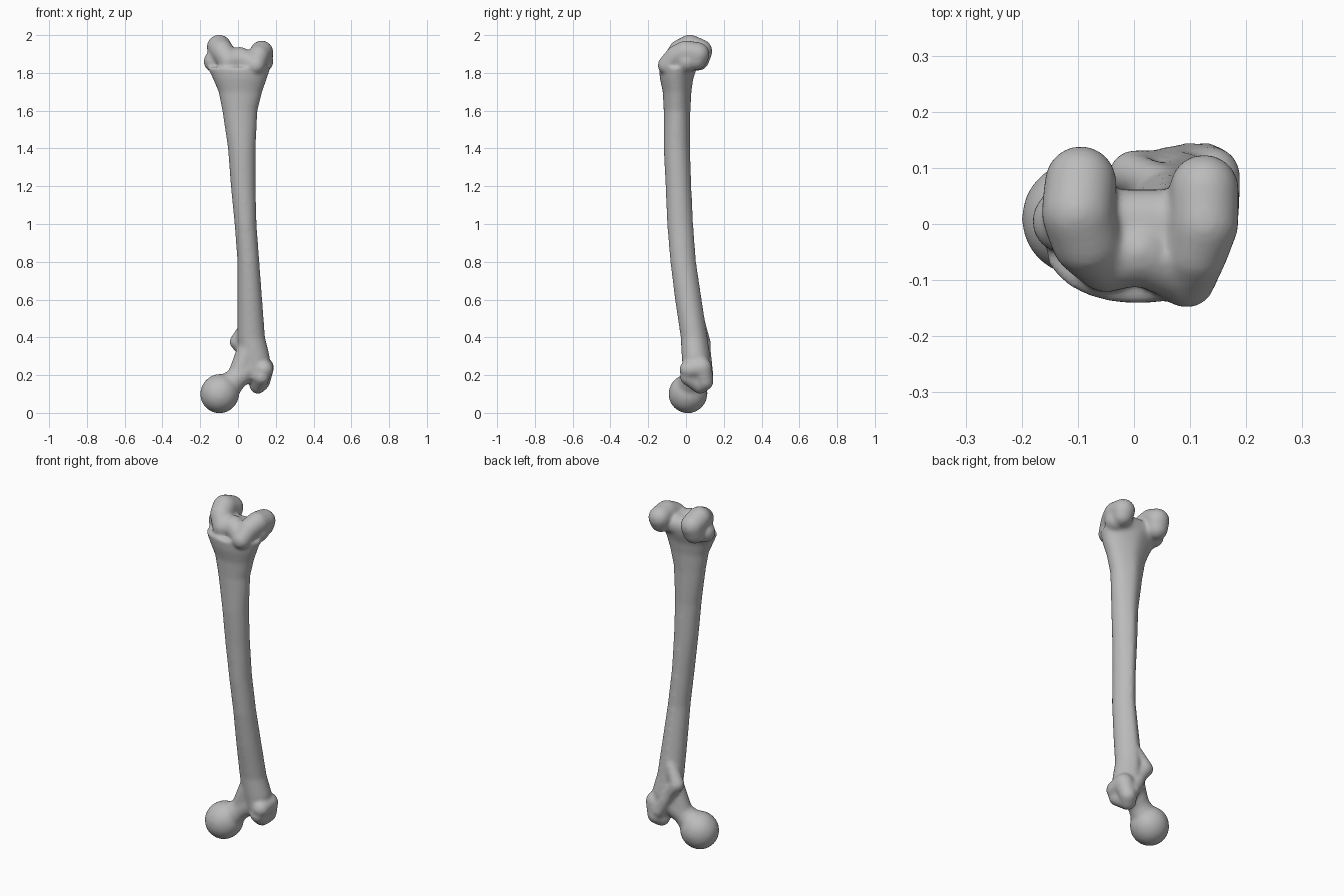
import bpy, bmesh, math
from mathutils import Vector

default_cube = bpy.data.objects.get("Cube")
if default_cube:
    bpy.data.objects.remove(default_cube, do_unlink=True)

# One plain material for the whole bone
GREY = (0.5, 0.5, 0.5, 1)
material = bpy.data.materials.new("bone grey")
material.use_nodes = True
material.diffuse_color = GREY
shader = next(n for n in material.node_tree.nodes if n.type == 'BSDF_PRINCIPLED')
shader.inputs["Base Color"].default_value = GREY

VOXEL_SIZE = 0.008
SWELL = 0.003          # makes up for the shrinkage of the smoothing pass
SECTION_SIDES = 48


def unit_sphere_points():
    """Directions of a subdivided icosphere, reused for every rounded lobe."""
    sphere = bmesh.new()
    bmesh.ops.create_icosphere(sphere, subdivisions=3, radius=1)
    points = [v.co.copy() for v in sphere.verts]
    sphere.free()
    return points


DIRECTIONS = unit_sphere_points()


def add_strand(bm, stations):
    """Chain of balls (x, y, z, radius), each neighbouring pair wrapped in a hull."""
    for start, end in zip(stations, stations[1:]):
        cloud = []
        for x, y, z, radius in (start, end):
            centre = Vector((x, y, z))
            cloud += [bm.verts.new(centre + d * (radius + SWELL)) for d in DIRECTIONS]
        bmesh.ops.convex_hull(bm, input=cloud)
        inside = [v for v in cloud if v.is_valid and not v.link_faces]
        bmesh.ops.delete(bm, geom=inside, context='VERTS')


def add_shaft(bm, sections):
    """Loft of oval sections (z, left, right, front, back) with a rear ridge."""
    rings = []
    for z, x_min, x_max, y_min, y_max in sections:
        centre_x, centre_y = (x_min + x_max) / 2, (y_min + y_max) / 2
        half_x = (x_max - x_min) / 2 + SWELL
        half_y = (y_max - y_min) / 2 + SWELL
        ring = []
        for i in range(SECTION_SIDES):
            angle = math.tau * i / SECTION_SIDES
            c, s = math.cos(angle), math.sin(angle)
            ridge = 0.006 * max(s, 0) ** 20
            ring.append(bm.verts.new((centre_x + half_x * c,
                                      centre_y + half_y * s + ridge, z)))
        rings.append(ring)
    for lower, upper in zip(rings, rings[1:]):
        for i in range(SECTION_SIDES):
            j = (i + 1) % SECTION_SIDES
            bm.faces.new((lower[i], lower[j], upper[j], upper[i]))
    bm.faces.new(rings[0][::-1])
    bm.faces.new(rings[-1])


# Bowed shaft, flaring at both ends
shaft = [
    (.18, .05, .16, -.01, .11),
    (.3, .01, .165, -.02, .12),
    (.4, 0, .14, -.025, .105),
    (.6, 0, .125, -.055, .075),
    (.8, 0, .11, -.08, .045),
    (1, -.015, .095, -.097, .03),
    (1.2, -.035, .09, -.105, .02),
    (1.4, -.05, .09, -.115, .013),
    (1.6, -.08, .1, -.115, .015),
    (1.7, -.1, .125, -.12, .02),
    (1.77, -.13, .15, -.135, .03),
    (1.83, -.16, .17, -.14, .05),
]

# Knee end
medial_condyle = [
    (-.1, .065, 1.87, .056), (-.095, .075, 1.915, .062), (-.1, .02, 1.937, .063),
    (-.085, -.03, 1.915, .06), (-.05, -.065, 1.865, .055),
]
lateral_condyle = [
    (.125, .055, 1.87, .053), (.125, .062, 1.9, .06), (.125, 0, 1.91, .059),
    (.11, -.05, 1.89, .055), (.094, -.1, 1.84, .048),
]
groove_bridge = [
    (-.05, -.065, 1.86, .055), (.01, -.05, 1.88, .055), (.09, -.09, 1.845, .05),
]
epicondyles = [(-.125, .005, 1.86, .055), (.13, .005, 1.86, .055)]

# Hip end
ball_head = [(-.098, .01, .1, .1), (-.095, .012, .104, .1)]
neck = [(-.07, .015, .125, .072), (-.01, .03, .18, .056), (.06, .05, .24, .062)]
neck_root = [(0, .035, .2, .052), (.06, .045, .34, .06)]
greater_trochanter = [
    (.138, .015, .23, .047), (.138, .085, .24, .05),
    (.125, .1, .165, .043), (.105, .075, .145, .042), (.125, .01, .19, .04),
]
trochanter_crest = [(.1, .108, .2, .035), (.035, .1, .32, .03), (0, .092, .37, .038)]
lesser_trochanter = [(-.006, .09, .375, .037), (.05, .07, .47, .032)]

mesh = bpy.data.meshes.new("thigh_bone")
bm = bmesh.new()
add_shaft(bm, shaft)
for part in (medial_condyle, lateral_condyle, groove_bridge, epicondyles,
             ball_head, neck, neck_root, greater_trochanter,
             trochanter_crest, lesser_trochanter):
    add_strand(bm, part)
bmesh.ops.recalc_face_normals(bm, faces=bm.faces[:])
bm.to_mesh(mesh)
bm.free()
mesh.materials.append(material)

bone = bpy.data.objects.new("thigh_bone", mesh)
bpy.context.collection.objects.link(bone)

# Fuse all parts into one skin and soften the joins
fuse = bone.modifiers.new("fuse", 'REMESH')
fuse.mode = 'VOXEL'
fuse.voxel_size = VOXEL_SIZE
fuse.use_smooth_shade = True
soften = bone.modifiers.new("soften", 'SMOOTH')
soften.factor = 0.5
soften.iterations = 16

bpy.ops.object.select_all(action='DESELECT')
bone.select_set(True)
bpy.context.view_layer.objects.active = bone
bpy.ops.object.convert(target='MESH')
bpy.ops.object.shade_smooth()
